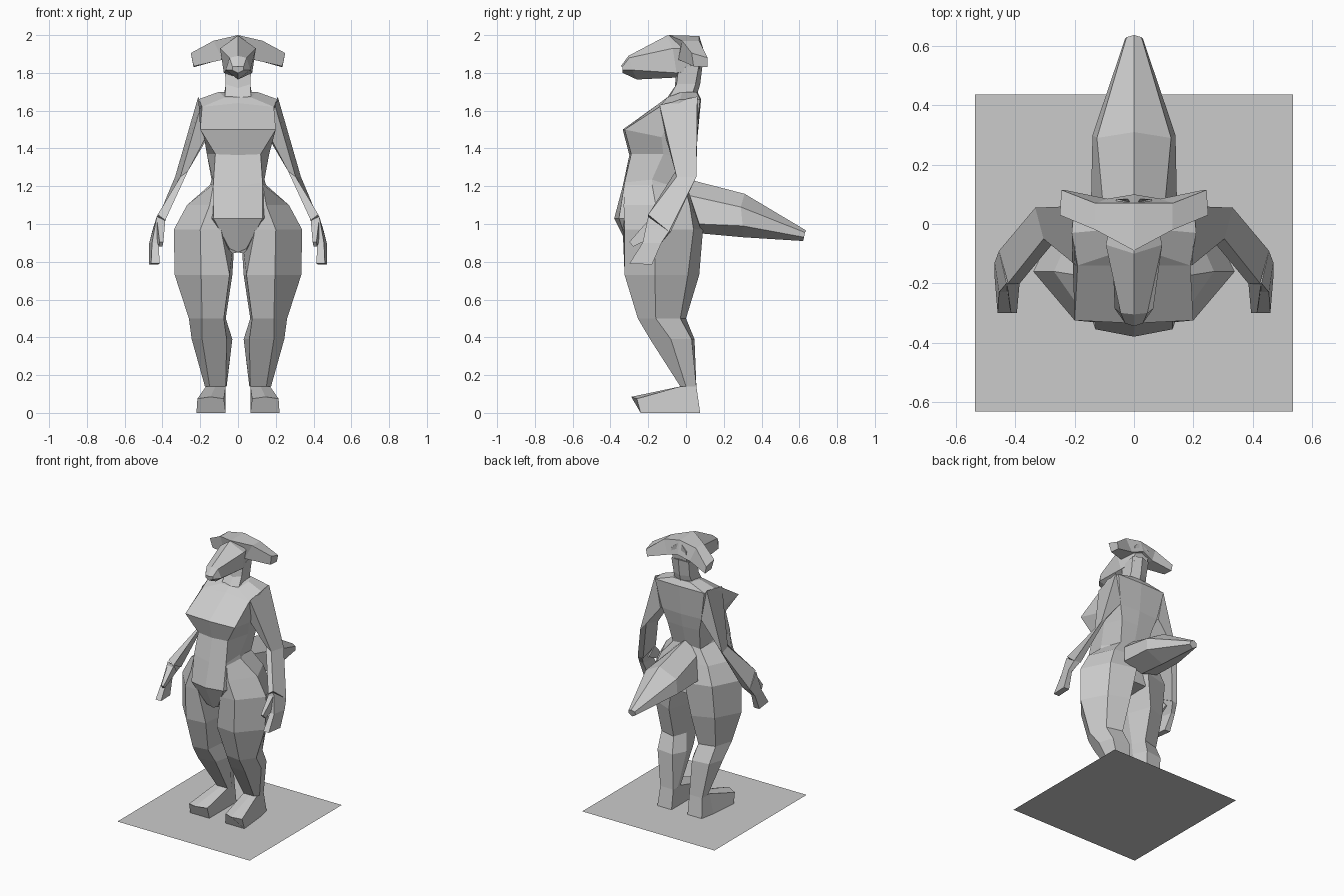
import bpy, bmesh
from mathutils import Vector

grey = bpy.data.materials.new("plain grey")
grey.diffuse_color = (0.6, 0.6, 0.6, 1)


def loft(name, rings, both_sides=False):
    """Skin closed rings of points, cap the ends, optionally mirror over x."""
    bm = bmesh.new()
    for s in ((1, -1) if both_sides else (1,)):
        vs = [[bm.verts.new((x * s, y, z)) for x, y, z in r] for r in rings]
        for a, b in zip(vs, vs[1:]):
            n = len(a)
            for i in range(n):
                j = (i + 1) % n
                bm.faces.new((a[i], a[j], b[j], b[i]))
        bm.faces.new(vs[0])
        bm.faces.new(vs[-1])
    bmesh.ops.recalc_face_normals(bm, faces=bm.faces)
    me = bpy.data.meshes.new(name)
    bm.to_mesh(me)
    bm.free()
    me.materials.append(grey)
    ob = bpy.data.objects.new(name, me)
    bpy.context.collection.objects.link(ob)
    return ob


def whole(half):
    """Complete a half ring whose first and last points lie on x = 0."""
    return half + [(-x, y, z) for x, y, z in half[-2:0:-1]]


# torso: front centre, front corner, side, back corner, back centre
torso = [
    [(0, -.10, 1.67), (.07, -.10, 1.67), (.10, -.02, 1.70), (.07, .055, 1.70), (0, .06, 1.70)],
    [(0, -.14, 1.64), (.19, -.14, 1.62), (.21, -.03, 1.66), (.20, .075, 1.66), (0, .08, 1.66)],
    [(0, -.335, 1.5), (.20, -.325, 1.5), (.18, -.13, 1.46), (.16, .05, 1.45), (0, .06, 1.45)],
    [(0, -.30, 1.365), (.12, -.29, 1.37), (.165, -.12, 1.37), (.13, .03, 1.35), (0, .04, 1.35)],
    [(0, -.335, 1.2), (.13, -.325, 1.22), (.14, -.18, 1.235), (.11, -.01, 1.18), (0, .0, 1.2)],
    [(0, -.38, 1.03), (.13, -.355, 1.03), (.2, -.16, 1.03), (.12, .04, 1.0), (0, .04, 1.0)],
    [(0, -.29, .85), (.045, -.30, .87), (.05, -.15, .84), (.05, .06, .88), (0, .06, .88)],
]
loft("torso", [whole(r) for r in torso])

# neck
loft("neck", [whole(r) for r in (
    [(0, -.12, 1.64), (.07, -.10, 1.65), (.075, .03, 1.68), (0, .06, 1.69)],
    [(0, -.06, 1.72), (.065, -.05, 1.74), (.065, .05, 1.74), (0, .075, 1.74)],
    [(0, -.05, 1.82), (.07, -.04, 1.82), (.07, .07, 1.85), (0, .09, 1.86)])])

# head with long snout, lofted from back to nose
loft("head", [whole(r) for r in (
    [(0, .07, 1.985), (.06, .085, 1.93), (.055, .07, 1.82), (0, .05, 1.79)],
    [(0, -.10, 1.998), (.095, -.07, 1.93), (.075, -.05, 1.80), (0, -.06, 1.775)],
    [(0, -.305, 1.89), (.045, -.30, 1.88), (.065, -.285, 1.815), (.0, -.26, 1.765)],
    [(0, -.345, 1.835), (.03, -.335, 1.835), (.03, -.335, 1.815), (0, -.335, 1.80)])])

# drooping ears
loft("ears", [
    [(0, -.09, 2.0), (0, .07, 1.995), (0, .10, 1.90), (0, -.04, 1.90)],
    [(.13, -.02, 1.97), (.13, .07, 1.97), (.09, .085, 1.87), (.08, -.04, 1.87)],
    [(.25, .03, 1.905), (.245, .115, 1.88), (.235, .115, 1.83), (.235, .04, 1.835)]], True)

# arms
loft("arm", [
    [(.165, -.11, 1.47), (.195, -.14, 1.63), (.21, .06, 1.675), (.165, .06, 1.45)],
    [(.265, -.055, 1.28), (.305, -.05, 1.25), (.333, .055, 1.25), (.285, .055, 1.30)],
    [(.385, -.20, 1.02), (.425, -.20, 1.05), (.455, -.09, .96), (.405, -.08, .96)]], True)

# hands and thumbs
loft("hand", [
    [(.39, -.20, 1.02), (.43, -.20, 1.04), (.455, -.09, .96), (.41, -.08, .96)],
    [(.42, -.23, .90), (.455, -.23, .90), (.47, -.13, .90), (.44, -.13, .90)],
    [(.415, -.30, .79), (.46, -.30, .79), (.47, -.18, .785), (.425, -.18, .785)]], True)
loft("thumb", [
    [(.385, -.19, 1.02), (.43, -.19, 1.03), (.44, -.14, .95), (.40, -.14, .95)],
    [(.395, -.30, .905), (.415, -.30, .905), (.42, -.28, .88), (.40, -.28, .88)]], True)

# legs: height, then inner front, front, outer, back outer, back, inner
leg = [
    (1.21, (.02, -.31), (.13, -.32), (.145, -.18), (.10, -.01), (.02, 0), (.02, -.15)),
    (1.10, (.02, -.33), (.15, -.33), (.27, -.16), (.19, .02), (.03, .04), (.01, -.15)),
    (.97, (.09, -.335), (.20, -.325), (.34, -.16), (.24, .04), (.05, .09), (.015, -.12)),
    (.73, (.045, -.31), (.195, -.325), (.335, -.165), (.24, .01), (.09, .07), (.03, -.10)),
    (.50, (.075, -.24), (.19, -.255), (.26, -.16), (.22, -.03), (.10, 0), (.065, -.10)),
    (.39, (.06, -.175), (.19, -.19), (.245, -.08), (.21, .03), (.08, .045), (.03, -.05)),
    (.14, (.065, -.03), (.15, -.03), (.175, 0), (.17, .055), (.065, .055), (.06, .01)),
]
loft("leg", [[(x, y, z) for x, y in pts] for z, *pts in leg], True)

# feet, lofted from heel to toes
loft("foot", [
    [(.065, .075, 0), (.065, .055, .14), (.12, .055, .14), (.17, .055, .14), (.18, .075, 0)],
    [(.065, -.03, 0), (.065, -.03, .14), (.12, -.03, .14), (.17, -.03, .14), (.20, -.03, 0)],
    [(.065, -.24, 0), (.075, -.25, .075), (.145, -.29, .085), (.215, -.26, .075), (.22, -.24, 0)]], True)

# tail
loft("tail", [whole(r) for r in (
    [(0, -.02, 1.245), (.10, .02, 1.15), (.145, .07, 1.0), (0, .08, .95)],
    [(0, .31, 1.16), (.125, .29, 1.09), (.14, .30, .99), (0, .30, .93)],
    [(0, .637, .965), (.025, .63, .955), (.03, .625, .93), (0, .62, .91)])])

# flat base sheet under the figure
X, Y0, Y1 = .537, -.632, .437
me = bpy.data.meshes.new("base_sheet")
me.from_pydata([(-X, Y0, 0), (X, Y0, 0), (X, Y1, 0), (-X, Y1, 0)], [], [(0, 1, 2, 3)])
me.materials.append(grey)
bpy.context.collection.objects.link(bpy.data.objects.new("base_sheet", me))
